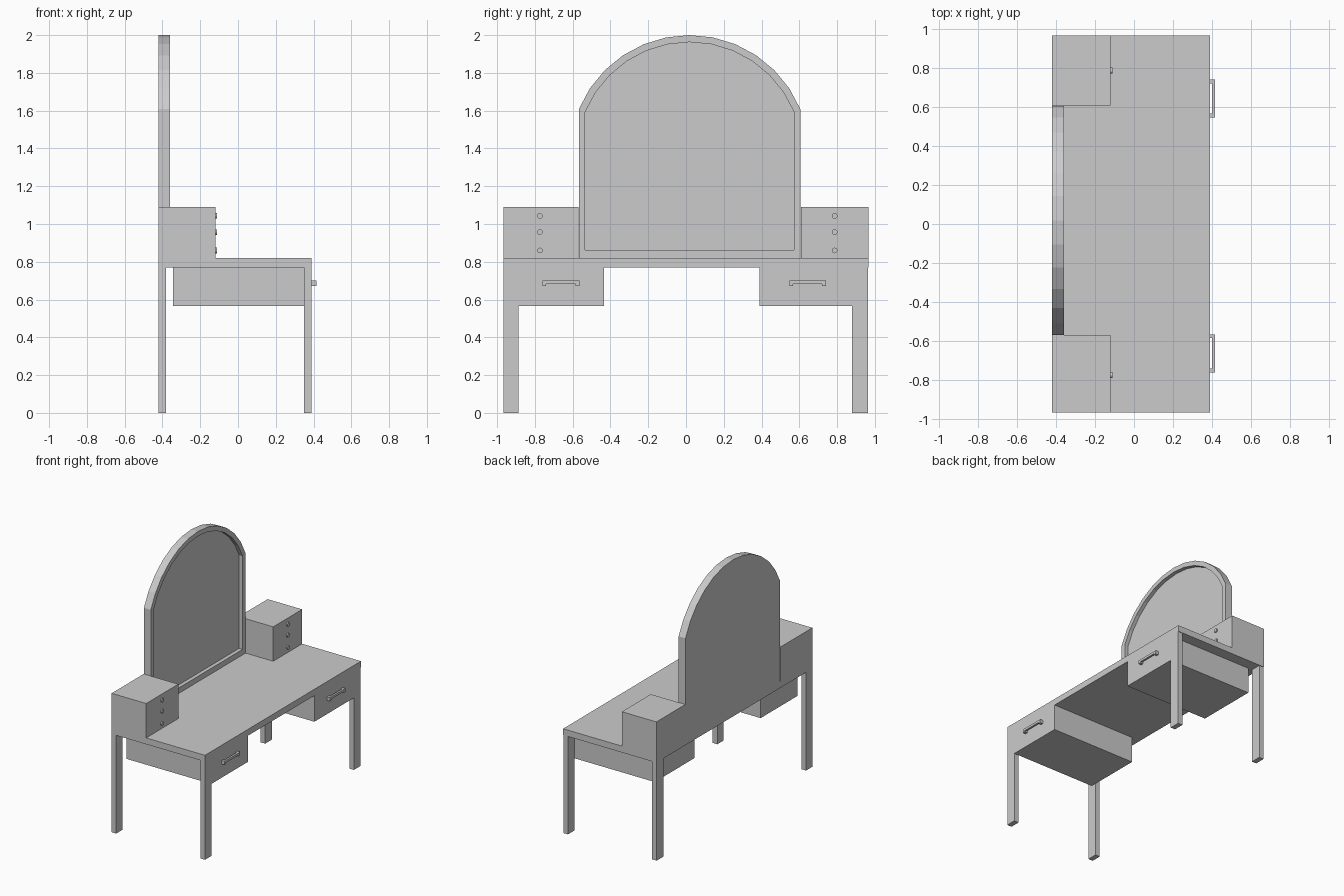
import bpy, bmesh, math
from mathutils import Matrix

if "Cube" in bpy.data.objects:
    bpy.data.objects.remove(bpy.data.objects["Cube"])


def finish(name, bm):
    bmesh.ops.recalc_face_normals(bm, faces=bm.faces[:])
    me = bpy.data.meshes.new(name)
    bm.to_mesh(me)
    bm.free()
    ob = bpy.data.objects.new(name, me)
    bpy.context.collection.objects.link(ob)
    return ob


def add_box(bm, x, y, z):
    size = [b - a for a, b in (x, y, z)]
    mid = [(a + b) / 2 for a, b in (x, y, z)]
    m = Matrix.Translation(mid) @ Matrix.Diagonal((*size, 1))
    bmesh.ops.create_cube(bm, size=1, matrix=m)


def boxes(name, *parts):
    bm = bmesh.new()
    for p in parts:
        add_box(bm, *p)
    return finish(name, bm)


# Table top
boxes("table_top", ((-0.42, 0.39), (-0.967, 0.967), (0.77, 0.82)))

# Four legs
for xn, x in (("back", (-0.42, -0.38)), ("front", (0.35, 0.39))):
    for yn, y in (("left", (-0.967, -0.888)), ("right", (0.88, 0.963))):
        boxes(f"{xn}_{yn}_leg", (x, y, (0, 0.77)))

# Large drawers under the top, with bracket handles
for side, y, h in (("left", (-0.888, -0.433), (-0.76, -0.565)),
                   ("right", (0.39, 0.88), (0.547, 0.74))):
    boxes(f"{side}_drawer", ((-0.345, 0.39), y, (0.565, 0.77)))
    boxes(f"{side}_drawer_handle",
          ((0.40, 0.415), (h[0] + 0.02, h[1] - 0.02), (0.682, 0.70)),
          ((0.39, 0.415), (h[0], h[0] + 0.02), (0.672, 0.70)),
          ((0.39, 0.415), (h[1] - 0.02, h[1]), (0.672, 0.70)))

# Small drawer cabinets on the top, with three round knobs each
for side, y, ky in (("left", (-0.967, -0.569), -0.773),
                    ("right", (0.608, 0.967), 0.787)):
    boxes(f"{side}_cabinet", ((-0.42, -0.12), y, (0.82, 1.09)))
    for i, z in enumerate((0.86, 0.957, 1.043)):
        bm = bmesh.new()
        m = Matrix.Translation((-0.116, ky, z)) @ Matrix.Rotation(math.pi / 2, 4, 'Y')
        bmesh.ops.create_cone(bm, cap_ends=True, segments=12, radius1=0.015,
                              radius2=0.015, depth=0.01, matrix=m)
        finish(f"{side}_knob_{i + 1}", bm)


# Arched mirror: nested outlines bridged into a frame with a recessed pane
def arch(bm, x, radius, bottom):
    pts = [(0.019 + radius * math.sin(math.radians(11.25 * i)),
            1.365 + radius * math.cos(math.radians(11.25 * i))) for i in range(-6, 7)]
    pts = [(pts[0][0], bottom)] + pts + [(pts[-1][0], bottom)]
    return [bm.verts.new((x, y, z)) for y, z in pts]


bm = bmesh.new()
loops = [arch(bm, x, r, b) for x, r, b in (
    (-0.42, 0.635, 0.82), (-0.36, 0.635, 0.82),
    (-0.36, 0.598, 0.863), (-0.39, 0.598, 0.863))]
for a, b in zip(loops, loops[1:]):
    for i in range(len(a)):
        j = (i + 1) % len(a)
        bm.faces.new((a[i], a[j], b[j], b[i]))
bm.faces.new(loops[0])
bm.faces.new(loops[-1])
finish("arched_mirror", bm)
